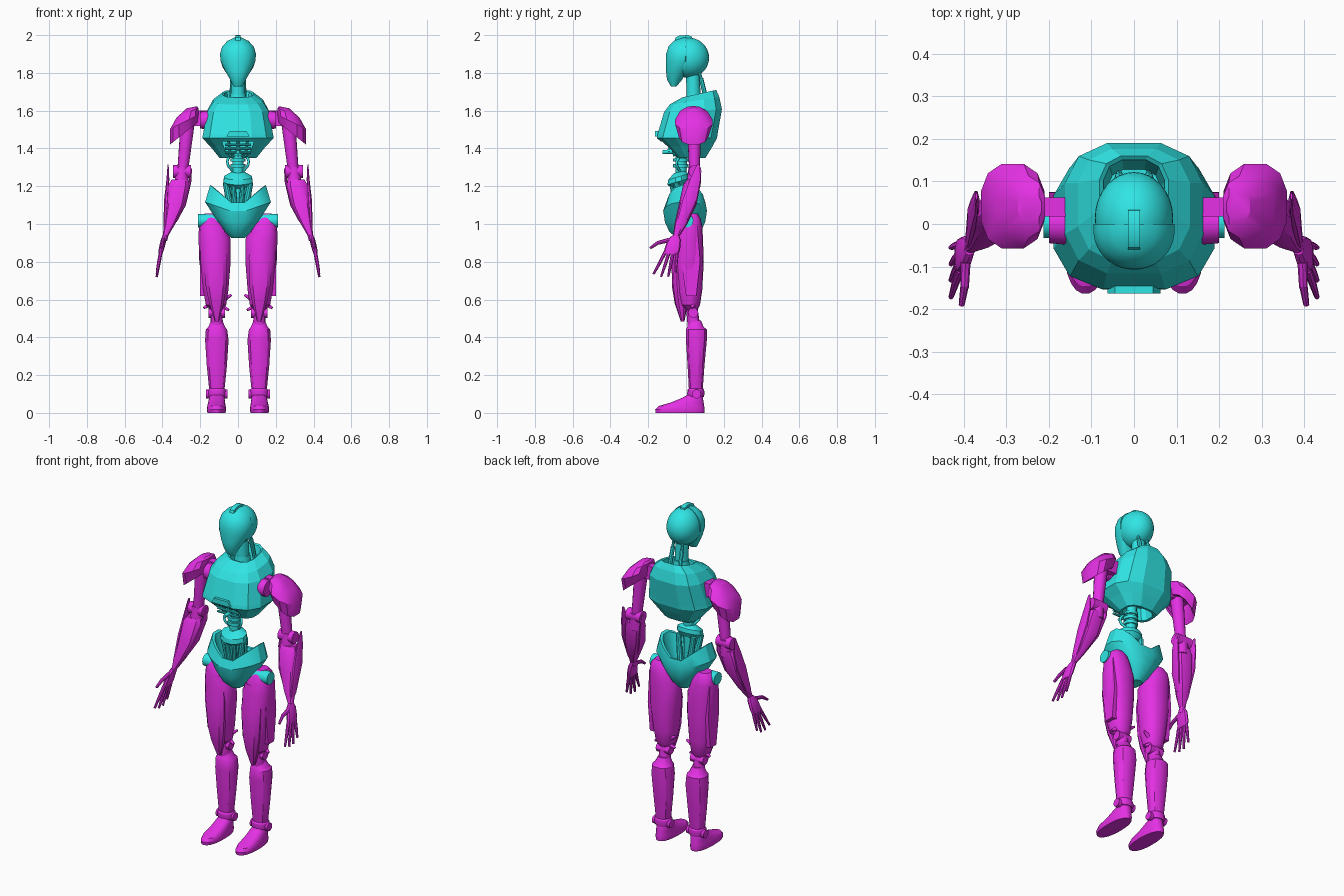
import bpy, bmesh, math
from mathutils import Vector, Matrix


def material(name, col):
    m = bpy.data.materials.new(name)
    m.diffuse_color = col
    return m


TEAL = material("teal", (0.03, 0.78, 0.78, 1))
PINK = material("magenta", (0.78, 0.03, 0.78, 1))


def finish(name, bm, mat, mirror):
    bmesh.ops.recalc_face_normals(bm, faces=bm.faces)
    me = bpy.data.meshes.new(name)
    bm.to_mesh(me)
    bm.free()
    ob = bpy.data.objects.new(name, me)
    bpy.context.collection.objects.link(ob)
    me.materials.append(mat)
    if mirror:
        ob.modifiers.new("mirror", 'MIRROR').use_mirror_merge = False
    return ob


def loft(name, rings, mat, n=16, p=2.0, mirror=False, vee=False, y_max=9):
    """Skin rings (x, y, z, rx, ry, slope_x, slope_y) of superellipse shape."""
    bm = bmesh.new()
    power = lambda v: math.copysign(abs(v) ** (2 / p), v)
    prev = first = None
    for r in rings:
        x, y, z, rx, ry, sx, sy = (tuple(r) + (0, 0))[:7]
        row = []
        for i in range(n):
            a = 2 * math.pi * (i + 0.5) / n
            dx, dy = rx * power(math.cos(a)), ry * power(math.sin(a))
            h = z + sx * (abs(dx) if vee else dx) + sy * dy
            row.append(bm.verts.new((x + dx, min(y + dy, y_max), h)))
        if prev:
            for i in range(n):
                j = (i + 1) % n
                bm.faces.new((prev[i], prev[j], row[j], row[i]))
        first = first or row
        prev = row
    bm.faces.new(first)
    bm.faces.new(prev)
    return finish(name, bm, mat, mirror)


def tube(name, segs, mat, n=12, mirror=False):
    """Straight cones; each segment is (start, end, radius_start, radius_end)."""
    bm = bmesh.new()
    for a, b, r0, r1 in segs:
        a, b = Vector(a), Vector(b)
        d = b - a
        m = Matrix.Translation((a + b) / 2) @ d.to_track_quat('Z', 'Y').to_matrix().to_4x4()
        bmesh.ops.create_cone(bm, cap_ends=True, segments=n, radius1=r0, radius2=r1,
                              depth=d.length, matrix=m)
    return finish(name, bm, mat, mirror)


def plate(name, pts, axis, lo, hi, mat, mirror=False):
    """Extrude a 2D outline along axis 'x' (points y,z) or 'y' (points x,z)."""
    bm = bmesh.new()
    put = (lambda q, t: (t, q[0], q[1])) if axis == 'x' else (lambda q, t: (q[0], t, q[1]))
    a = [bm.verts.new(put(q, lo)) for q in pts]
    b = [bm.verts.new(put(q, hi)) for q in pts]
    for i in range(len(pts)):
        j = (i + 1) % len(pts)
        bm.faces.new((a[i], a[j], b[j], b[i]))
    bm.faces.new(a)
    bm.faces.new(b)
    return finish(name, bm, mat, mirror)


# head: cranium, face mask, crest
bm = bmesh.new()
bmesh.ops.create_uvsphere(bm, u_segments=32, v_segments=20, radius=1,
                          matrix=Matrix.Translation((0, .014, 1.88)) @ Matrix.Diagonal((.092, .108, .106, 1)))
finish("cranium", bm, TEAL, False)
loft("face_mask", [(0, -.065, 1.728, .024, .015), (0, -.06, 1.765, .042, .041), (0, -.04, 1.81, .068, .066),
                   (0, -.015, 1.86, .092, .092), (0, -.01, 1.9, .096, .096), (0, -.005, 1.94, .084, .088),
                   (0, 0, 1.97, .055, .064), (0, .005, 1.989, .015, .02)], TEAL, 32, 2.1, y_max=0.0)
plate("crest", [(-.062, 1.965), (-.055, 1.987), (-.035, 1.998), (.01, 2.0), (.032, 1.992), (.035, 1.97)],
      'x', -.014, .014, TEAL)

# neck column and rear rods
tube("neck", [((0, .042, 1.58), (0, .036, 1.83), .038, .036), ((0, .045, 1.58), (0, .043, 1.69), .055, .04)], TEAL, 20)
tube("neck_rods", [((.03, .07, 1.81), (.035, .118, 1.62), .008, .008),
                   ((.03, .08, 1.77), (.034, .11, 1.65), .012, .012)], TEAL, 8, True)

# faceted chest shell with sunken collar and front opening
chest = loft("chest", [(0, .03, 1.42, .07, .05), (0, .03, 1.352, .085, .06), (0, .03, 1.35, .1, .075),
                       (0, .018, 1.41, .15, .125), (0, .005, 1.455, .194, .163), (0, .008, 1.475, .19, .163),
                       (0, .037, 1.6, .166, .157, 0, .05), (0, .045, 1.652, .135, .135, 0, .15),
                       (0, .07, 1.69, .083, .092, 0, .22), (0, .07, 1.685, .074, .083, 0, .22),
                       (0, .06, 1.6, .065, .07)], TEAL, 12, 2.8)
cutter = plate("opening_cutter", [(-.085, 1.438), (.085, 1.438), (.06, 1.37), (-.06, 1.37)], 'y', -.3, -.05, TEAL)
cutter.hide_render = True
cutter.hide_set(True)
cut = chest.modifiers.new("opening", 'BOOLEAN')
cut.object = cutter
cut.solver = 'EXACT'
plate("chest_vent", [(-.062, 1.462), (-.045, 1.492), (.045, 1.492), (.062, 1.462)], 'y', -.163, -.12, TEAL)
tube("chest_grille", [((-.07, -.09, z), (.07, -.09, z), .007, .007) for z in (1.42, 1.4, 1.38)]
     + [((x, -.08, 1.44), (x * .8, -.06, 1.36), .008, .008) for x in (-.05, 0, .05)], TEAL, 8)
tube("belly_port", [((0, -.125, 1.38), (0, -.05, 1.385), .01, .014)], TEAL)

# waist: spine, curved hoses, tilted collar and funnel struts
tube("spine", [((0, -.025, 1.42), (0, -.03, 1.05), .032, .026)] +
     [((0, -.028, z), (0, -.028, z + .018), .04, .04) for z in (1.3, 1.33, 1.36)], TEAL, 14)
for s in (-1, 1):
    cu = bpy.data.curves.new("waist_hose", 'CURVE')
    cu.dimensions = '3D'
    cu.bevel_depth, cu.bevel_resolution, cu.resolution_u = .007, 2, 6
    sp = cu.splines.new('BEZIER')
    sp.bezier_points.add(2)
    for b, q in zip(sp.bezier_points, ((.035, -.02, 1.37), (.056, -.05, 1.325), (.025, -.03, 1.275))):
        b.co = (q[0] * s, q[1], q[2])
        b.handle_left_type = b.handle_right_type = 'AUTO'
    cu.materials.append(TEAL)
    bpy.context.collection.objects.link(bpy.data.objects.new("waist_hose", cu))
loft("waist_collar", [(0, -.035, 1.2, .055, .04, 0, .3), (0, -.04, 1.225, .08, .06, 0, .3),
                      (0, -.04, 1.25, .076, .056, 0, .3), (0, -.035, 1.275, .035, .03, 0, .2)], TEAL, 12)
tube("waist_struts", [((.065, -.05, 1.22), (.035, -.03, 1.06), .016, .02),
                      ((.05, .0, 1.22), (.03, .01, 1.06), .014, .018),
                      ((.025, -.075, 1.21), (.015, -.05, 1.06), .012, .016)], TEAL, 10, True)

# pelvis bowl: high sides, V-shaped front, narrow crotch
loft("pelvis", [(0, 0, 1.05, .09, .06), (0, 0, 1.085, .135, .09, .85), (0, 0, 1.085, .15, .104, .82),
                (0, -.005, 1.055, .177, .118, .35), (0, -.005, 1.0, .125, .108, .3),
                (0, -.005, .96, .07, .085), (0, 0, .925, .036, .05)], TEAL, 16, 2.3, vee=True)
tube("hip_joints", [((.09, .003, 1.018), (.213, .003, 1.018), .036, .036)], TEAL, 24, True)

# shoulders: link, socket, hollow pad
plate("shoulder_links", [(.018, 1.52), (.018, 1.6), (.062, 1.6), (.062, 1.52)], 'x', .15, .28, PINK, True)
tube("shoulder_sockets", [((.14, .0, 1.55), (.2, .0, 1.55), .05, .045)], PINK, 16, True)
loft("shoulder_pads", [(.285, .04, 1.53, .055, .075), (.288, .04, 1.485, .064, .07, -.8),
                       (.288, .04, 1.478, .074, .08, -.8), (.285, .042, 1.54, .077, .102, -.5),
                       (.268, .04, 1.588, .06, .075, -.45), (.245, .04, 1.618, .028, .035, -.2)],
     PINK, 12, 2.5, True)

# arms: upper arm, elbow, forearm with upright blades
tube("upper_arms", [((.265, .042, 1.55), (.292, .045, 1.29), .038, .029)], PINK, 14, True)
tube("elbows", [((.25, .048, 1.278), (.345, .048, 1.278), .034, .034),
                ((.296, .047, 1.3), (.3, .04, 1.2), .034, .038)], PINK, 16, True)
loft("forearms", [(.308, .04, 1.235, .046, .036), (.314, .03, 1.205, .058, .046), (.333, .008, 1.1, .055, .047),
                  (.362, -.027, 1.0, .031, .034), (.383, -.05, .94, .016, .018)], PINK, 10, 2.3, True)
loft("outer_forearm_blades", [(.37, .065, 1.315, .003, .008), (.371, .05, 1.24, .008, .03),
                              (.379, .02, 1.13, .013, .04), (.388, -.03, .99, .008, .024),
                              (.391, -.05, .945, .004, .01)], PINK, 8, 2, True)
loft("inner_forearm_blades", [(.246, .06, 1.295, .003, .008), (.255, .045, 1.22, .008, .028),
                              (.285, .01, 1.1, .01, .03), (.33, -.025, 1.01, .006, .015)], PINK, 8, 2, True)

# hands: wrist, palm, jointed fingers and thumb
tube("wrists", [((.375, -.04, .97), (.39, -.058, .915), .014, .016)], PINK, 12, True)
loft("palms", [(.386, -.055, .94, .013, .018), (.394, -.063, .915, .016, .036),
               (.406, -.073, .865, .015, .042), (.411, -.078, .84, .011, .038)], PINK, 10, 2.6, True)
fingers = [((.396, -.09, .915), (.398, -.15, .9), .012, .01), ((.398, -.145, .903), (.405, -.19, .872), .01, .007)]
for y0, y1, z1 in ((-.108, -.172, .735), (-.088, -.132, .72), (-.068, -.094, .722), (-.048, -.055, .745)):
    mid = (.42, (y0 + y1) / 2, (.85 + z1) / 2)
    fingers += [((.408, y0, .855), mid, .01, .009), (mid, (.43, y1, z1), .009, .006)]
tube("fingers", fingers, PINK, 8, True)

# thighs: main shell, front guard running down to a knee point, side panel
loft("thighs", [(.142, .025, 1.055, .035, .035), (.142, .022, 1.03, .058, .055), (.138, .02, .99, .07, .066),
                (.124, .014, .92, .086, .076), (.122, .014, .8, .084, .08), (.118, .016, .65, .068, .07),
                (.116, .022, .57, .054, .052), (.114, .03, .545, .03, .03)], PINK, 18, 2.3, True)
loft("thigh_guards", [(.125, -.03, .97, .055, .02), (.12, -.035, .82, .066, .043), (.116, -.03, .66, .056, .043),
                      (.114, -.025, .58, .04, .035), (.112, -.018, .485, .012, .01)], PINK, 10, 2.4, True)
plate("thigh_side_panels", [(-.02, .97), (.06, .99), (.075, .8), (.055, .62), (.0, .62), (-.025, .8)],
      'x', .15, .2, PINK, True)

# knees with side pins and small hooks
tube("knees", [((.07, .038, .53), (.155, .038, .53), .027, .027),
               ((.114, .028, .58), (.112, .045, .43), .03, .034),
               ((.15, .04, .575), (.182, .03, .555), .014, .006),
               ((.075, .04, .6), (.035, .045, .625), .014, .006),
               ((.08, .04, .56), (.048, .03, .545), .012, .006)], PINK, 12, True)

# shins and ankles
loft("shins", [(.112, .048, .49, .03, .032), (.113, .05, .455, .046, .045), (.114, .055, .442, .058, .057),
               (.112, .055, .385, .064, .057), (.112, .053, .25, .055, .046), (.112, .052, .125, .042, .038),
               (.112, .052, .08, .032, .032)], PINK, 12, 2.3, True)
loft("ankle_cuffs", [(.112, .052, .085, .044, .042), (.112, .052, .1, .05, .046),
                     (.112, .052, .122, .048, .044), (.112, .052, .13, .042, .038)], PINK, 14, 2.2, True)
tube("ankle_pins", [((.055, .055, .1), (.17, .055, .1), .024, .024)], PINK, 18, True)

# feet: rounded sole, toe and raised instep
loft("feet", [(.114, -.032, 0, .048, .13), (.114, -.032, .018, .052, .132), (.114, -.025, .036, .049, .122),
              (.113, .008, .056, .045, .086), (.112, .035, .08, .041, .055), (.112, .05, .1, .032, .035)],
     PINK, 24, 2.3, True)

# keep hard edges crisp on all mesh parts
bpy.ops.object.select_all(action='DESELECT')
for ob in bpy.context.scene.objects:
    if ob.type == 'MESH' and not ob.hide_render:
        ob.select_set(True)
        bpy.context.view_layer.objects.active = ob
for ob in (chest,):
    ob.select_set(False)
bpy.ops.object.shade_smooth_by_angle(angle=math.radians(30))
